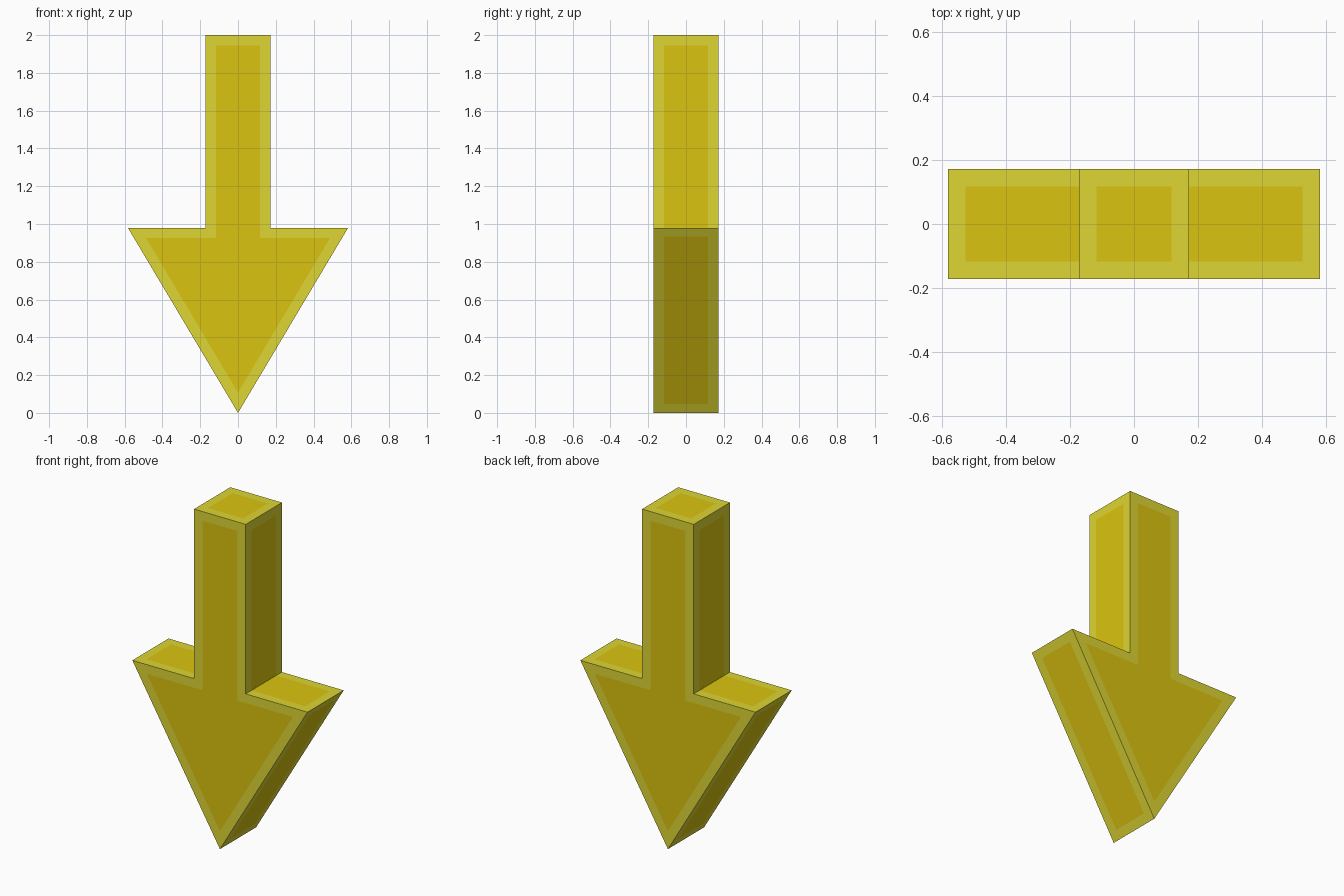
import bpy, bmesh

if "Cube" in bpy.data.objects:
    bpy.data.objects.remove(bpy.data.objects["Cube"])

HALF_W, STEM, SHOULDER, TOP, DEPTH, BAND = 0.583, 0.172, 0.98, 2.0, 0.172, 0.055


def material(name, color):
    mat = bpy.data.materials.new(name)
    mat.diffuse_color = color
    mat.use_nodes = True
    mat.node_tree.nodes["Principled BSDF"].inputs["Base Color"].default_value = mat.diffuse_color
    return mat


# Arrow outline, mirrored from its right half
right = [(0, 0), (HALF_W, SHOULDER), (STEM, SHOULDER), (STEM, TOP)]
outline = right + [(-x, z) for x, z in reversed(right[1:])]

# Extrude the outline through the depth
bm = bmesh.new()
front = bm.faces.new([bm.verts.new((x, -DEPTH, z)) for x, z in outline])
ext = bmesh.ops.extrude_face_region(bm, geom=[front], use_keep_orig=True)
moved = [v for v in ext["geom"] if isinstance(v, bmesh.types.BMVert)]
bmesh.ops.translate(bm, verts=moved, vec=(0, 2 * DEPTH, 0))
bmesh.ops.recalc_face_normals(bm, faces=bm.faces[:])
bm.faces.ensure_lookup_table()

# Shoulder and stem side share one panel; every other face is its own panel
panels = {}
for f in bm.faces:
    c = f.calc_center_median()
    shoulder = abs(f.normal.z) > 0.9 and c.z < 1.5
    stem_side = abs(f.normal.x) > 0.9
    key = ("corner", c.x > 0) if shoulder or stem_side else f.index
    panels.setdefault(key, []).append(f)

# Light border band around each panel
for faces in panels.values():
    rim = bmesh.ops.inset_region(bm, faces=faces, thickness=BAND,
                                 use_boundary=True, use_even_offset=True)
    for f in rim["faces"]:
        f.material_index = 1

mesh = bpy.data.meshes.new("arrow")
bm.to_mesh(mesh)
bm.free()
mesh.materials.append(material("arrow_yellow", (0.71, 0.55, 0.005, 1)))
mesh.materials.append(material("border_yellow", (0.73, 0.67, 0.033, 1)))
arrow = bpy.data.objects.new("arrow", mesh)
bpy.context.collection.objects.link(arrow)
